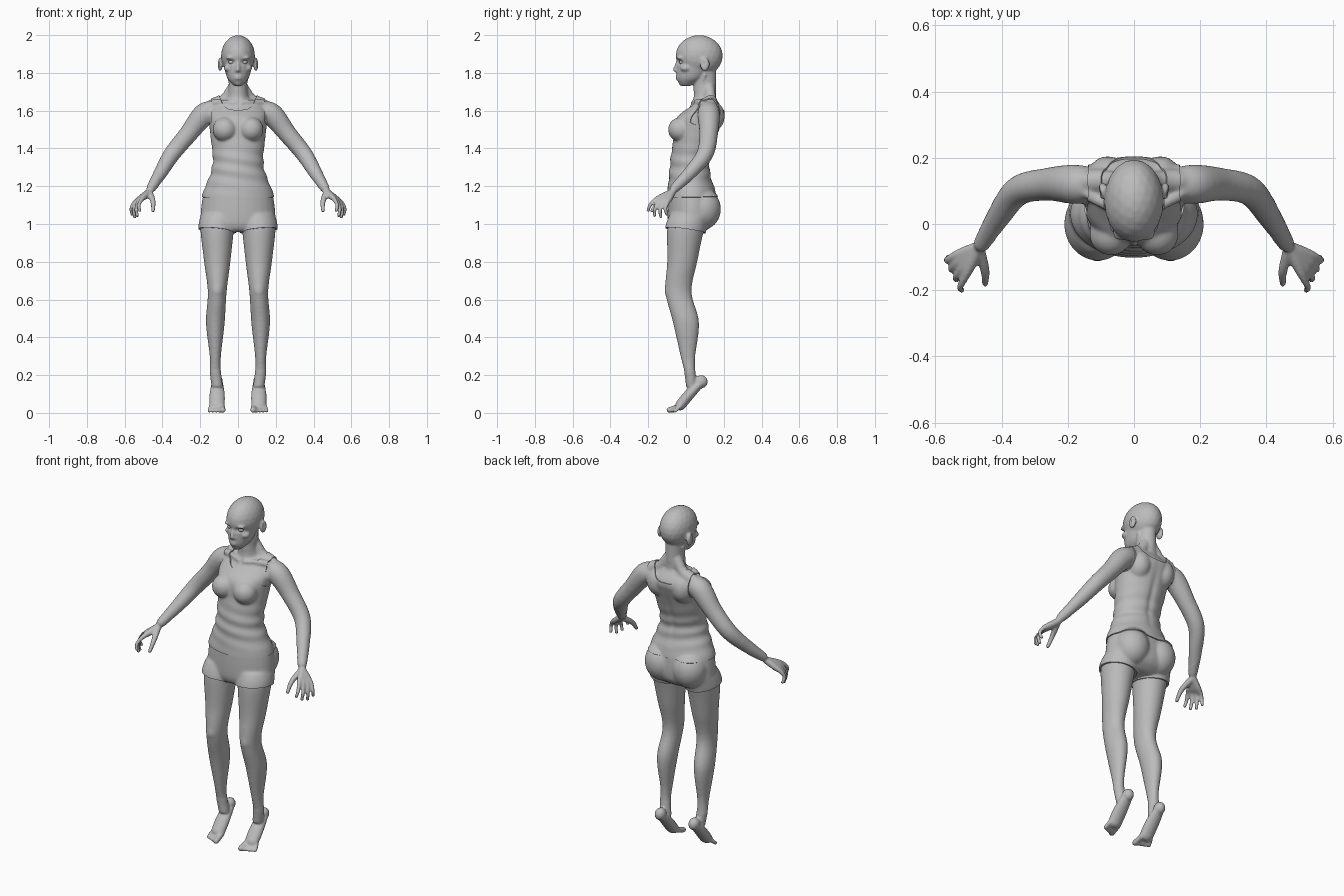
import bpy
import bmesh
import math
from mathutils import Vector, Matrix

if "Cube" in bpy.data.objects:
    bpy.data.objects.remove(bpy.data.objects["Cube"], do_unlink=True)

clay = (.5, .5, .5, 1)
grey = bpy.data.materials.new("clay_grey")
grey.use_nodes = True
grey.diffuse_color = clay
grey.node_tree.nodes["Principled BSDF"].inputs["Base Color"].default_value = clay

SIDES = {"left": 1, "right": -1}
SEGMENTS = 28
STEPS = 5


def interpolate(keys):
    """Smooth curve through a list of equally long tuples."""
    padded = [keys[0], *keys, keys[-1]]
    curve = []
    for span in zip(padded, padded[1:], padded[2:], padded[3:]):
        for step in range(STEPS):
            t = step / STEPS
            curve.append([b + t * ((c - a) + t * ((2 * a - 5 * b + 4 * c - d)
                          + t * (3 * (b - c) + d - a))) / 2
                          for a, b, c, d in zip(*span)])
    curve.append(list(keys[-1]))
    return curve


def skin_rings(bm, sections, side):
    """Bridge ellipses given as centre, width vector and depth vector."""
    rings = []
    for centre, width, depth in sections:
        ring = []
        for k in range(SEGMENTS):
            angle = math.tau * k / SEGMENTS
            co = centre + width * math.cos(angle) + depth * math.sin(angle)
            ring.append(bm.verts.new((co.x * side, co.y, co.z)))
        rings.append(ring)
    for lower, upper in zip(rings, rings[1:]):
        for k in range(SEGMENTS):
            bm.faces.new((lower[k - 1], lower[k], upper[k], upper[k - 1]))
    bm.faces.new(rings[0])
    bm.faces.new(rings[-1])


def column(bm, keys, side=1):
    """Loft of level ellipses: height, centre x, centre y, half width, half depth."""
    sections = [(Vector((x, y, z)), Vector((width, 0, 0)), Vector((0, depth, 0)))
                for z, x, y, width, depth in interpolate(keys)]
    skin_rings(bm, sections, side)


def limb(bm, keys, side=1, flat=1):
    """Round-ended tube along x, y, z, radius; flat squashes its depth."""
    path = [(Vector(p[:3]), p[3]) for p in interpolate(keys)]
    end, radius = path[-1]
    forward = (end - path[-2][0]).normalized() * radius * flat
    path += [(end + forward * .5, radius * .85), (end + forward * .85, radius * .5)]
    sections = []
    for i, (centre, r) in enumerate(path):
        before, after = path[max(i - 1, 0)][0], path[min(i + 1, len(path) - 1)][0]
        tangent = (after - before).normalized()
        across = Vector((1, 0, 0))
        across = (across - tangent * across.dot(tangent)).normalized()
        sections.append((centre, across * r, tangent.cross(across) * r * flat))
    skin_rings(bm, sections, side)


def blob(bm, centre, radii, side=1):
    x, y, z = centre
    place = Matrix.Translation((x * side, y, z)) @ Matrix.Diagonal((*radii, 1))
    bmesh.ops.create_icosphere(bm, subdivisions=3, radius=1, matrix=place)


def relax(bm, verts, times):
    for _ in range(times):
        bmesh.ops.smooth_vert(bm, verts=verts, factor=.5,
                              use_axis_x=True, use_axis_y=True, use_axis_z=True)


def bump(*offsets):
    """Soft falloff from pairs of distance and reach."""
    return math.exp(-sum((distance / reach) ** 2 for distance, reach in offsets))


def finish(name, bm):
    mesh = bpy.data.meshes.new(name)
    bm.to_mesh(mesh)
    bm.free()
    mesh.materials.append(grey)
    for poly in mesh.polygons:
        poly.use_smooth = True
    ob = bpy.data.objects.new(name, mesh)
    bpy.context.scene.collection.objects.link(ob)
    return ob


def add_trunk(bm):
    # Torso
    column(bm, [(.97, 0, .01, .15, .08), (1.02, 0, .03, .19, .12), (1.15, 0, .03, .18, .12),
                (1.31, 0, .02, .13, .1), (1.46, 0, .05, .14, .11), (1.55, 0, .07, .15, .12),
                (1.6, 0, .1, .15, .1), (1.66, 0, .11, .1, .05)])
    # Neck
    column(bm, [(1.58, 0, .1, .08, .07), (1.66, 0, .1, .06, .06),
                (1.72, 0, .1, .05, .06), (1.84, 0, .1, .05, .06)])
    # Cranium and face
    blob(bm, (0, .07, 1.89), (.09, .125, .11))
    column(bm, [(1.73, 0, 0, .02, .02), (1.75, 0, .01, .04, .05),
                (1.78, 0, .03, .06, .08), (1.86, 0, .06, .08, .11)])
    # Nose, lips and chin
    limb(bm, [(0, -.045, 1.86, .008), (0, -.06, 1.815, .01)])
    for height in (1.782, 1.77):
        blob(bm, (0, -.043, height), (.022, .012, .006))
    blob(bm, (0, -.02, 1.75), (.02, .02, .02))


def add_bulk(bm, side):
    # Breast, buttock, shoulder blade and kneecap
    blob(bm, (.07, -.03, 1.5), (.06, .06, .06), side)
    blob(bm, (.09, .09, 1.08), (.09, .09, .1), side)
    blob(bm, (.08, .13, 1.57), (.06, .07, .08), side)
    blob(bm, (.11, -.08, .65), (.035, .035, .05), side)
    # Trapezius, collarbone and front neck muscle
    limb(bm, [(.02, .12, 1.73, .03), (.07, .13, 1.66, .03), (.14, .13, 1.63, .03)], side)
    limb(bm, [(.01, .03, 1.64, .01), (.07, .05, 1.65, .01), (.14, .09, 1.64, .015)], side)
    limb(bm, [(.01, .04, 1.64, .01), (.05, .1, 1.79, .01)], side)
    # Ear, nostril, cheekbone and brow
    blob(bm, (.095, .1, 1.845), (.013, .025, .036), side)
    blob(bm, (.01, -.048, 1.81), (.01, .01, .008), side)
    blob(bm, (.05, 0, 1.825), (.025, .03, .02), side)
    blob(bm, (.035, -.03, 1.88), (.03, .02, .01), side)


def add_leg(bm, side):
    column(bm, [(1.05, .1, .03, .09, .11), (.98, .11, 0, .09, .1), (.8, .11, -.02, .07, .08),
                (.64, .11, -.04, .05, .07), (.48, .12, 0, .05, .07), (.3, .12, .01, .03, .04),
                (.22, .12, .02, .03, .03), (.14, .11, .03, .03, .03)], side)
    # Heel, instep and toes
    blob(bm, (.11, .08, .165), (.03, .035, .035), side)
    limb(bm, [(.11, .08, .16, .03), (.11, .02, .1, .04), (.11, -.03, .04, .04)], side, flat=.7)
    for toe in range(5):
        radius = .01 if toe else .015
        limb(bm, [(.085 + .015 * toe, -.03, .035, radius),
                  (.08 + .018 * toe, -.09 + .008 * toe, radius, radius)], side)


def add_arm(bm, side):
    limb(bm, [(.12, .12, 1.6, .05), (.18, .12, 1.58, .06), (.26, .12, 1.48, .05),
              (.35, .1, 1.37, .045), (.41, .02, 1.27, .036), (.46, -.06, 1.19, .025)], side)
    # Fingers run from the wrist so that together they form the palm
    wrist = Vector((.47, -.07, 1.17))
    for finger in range(4):
        spread = finger / 3
        knuckle = Vector((.51, -.16, 1.13)).lerp(Vector((.55, -.1, 1.11)), spread)
        tip = Vector((.52, -.2, 1.07)).lerp(Vector((.56, -.1, 1.05)), spread)
        if finger in (1, 2):
            tip.z -= .02
        joint = knuckle.lerp(tip, .5) + Vector((.01, -.01, 0))
        limb(bm, [(*wrist, .018), (*wrist.lerp(knuckle, .6), .017),
                  (*knuckle, .012), (*joint, .01), (*tip, .009)], side)
    # Thumb
    limb(bm, [(*wrist, .018), (.45, -.14, 1.12, .014), (.45, -.18, 1.07, .01)], side)


def fuse_body():
    """Merge all masses into one skin."""
    bm = bmesh.new()
    add_trunk(bm)
    for side in SIDES.values():
        for add_part in (add_bulk, add_leg, add_arm):
            add_part(bm, side)
    bmesh.ops.recalc_face_normals(bm, faces=bm.faces)
    rough = finish("rough_body", bm)
    fuse = rough.modifiers.new("fuse", "REMESH")
    fuse.mode = "VOXEL"
    fuse.voxel_size = .0065
    graph = bpy.context.evaluated_depsgraph_get()
    fused = bpy.data.meshes.new_from_object(rough.evaluated_get(graph))
    bpy.data.objects.remove(rough, do_unlink=True)
    bm = bmesh.new()
    bm.from_mesh(fused)
    bpy.data.meshes.remove(fused)
    return bm


bm = fuse_body()
relax(bm, [v for v in bm.verts if abs(v.co.x) < .42 and .22 < v.co.z < 1.7], 10)
relax(bm, bm.verts, 1)

# Eye sockets, ear hollows and spine groove
for v in bm.verts:
    x, y, z = abs(v.co.x), v.co.y, v.co.z
    if z > 1.7 and y < 0:
        v.co.y += .013 * bump((x - .034, .02), (z - 1.858, .011))
    elif z > 1.7 and x > .09:
        v.co.x -= math.copysign(.008, v.co.x) * bump((y - .093, .01), (z - 1.85, .02))
    elif 1.2 < z < 1.7 and y > .08:
        v.co.y -= .008 * bump((x, .02), (z - 1.4, .15))
body = finish("body", bm)

for label, side in SIDES.items():
    bm = bmesh.new()
    blob(bm, (.034, -.02, 1.857), (.016, .016, .013), side)
    finish(label + "_eye", bm)


def garment(name, field, offset):
    """Copy the skin where field is negative, trim it there and push it out."""
    bm = bmesh.new()
    bm.from_mesh(body.data)
    value = {v: field(v.co) for v in bm.verts}
    cuts = []
    for edge in list(bm.edges):
        a, b = edge.verts
        if value[a] * value[b] < 0:
            share = value[a] / (value[a] - value[b])
            cuts.append(bmesh.utils.edge_split(edge, a, share)[1])
    bmesh.ops.connect_verts(bm, verts=cuts)
    outside = [f for f in bm.faces if field(f.calc_center_median()) > 0]
    bmesh.ops.delete(bm, geom=outside, context="FACES")
    bm.normal_update()
    shell = [(v, v.normal.copy()) for v in bm.verts]
    # Hem: a rim that turns back to the skin
    rim = [edge for edge in bm.edges if edge.is_boundary]
    bmesh.ops.extrude_edge_only(bm, edges=rim)
    for edge in rim:
        edge.smooth = False
    for v, normal in shell:
        v.co += normal * offset(v.co)
    finish(name, bm)


def top_field(p):
    x = abs(p.x)
    neckline = 1.6 + .07 * (x / .095) ** 4
    armhole = .138 + max(0, 1.54 - p.z) / 2
    return max(1.14 - p.z, p.z - neckline, x - armhole)


def top_offset(p):
    folds = .003 * math.sin(p.z * 85 + p.x * 14) * bump((p.z - 1.3, .1))
    flare = .006 * bump((p.z - 1.14, .06))
    return .006 + folds + flare


def shorts_field(p):
    hem = .965 + .1 * (abs(p.x) - .1) - .12 * p.y
    return max(hem - p.z, p.z - 1.17, abs(p.x) - .3)


def shorts_offset(p):
    return .006 + .006 * bump((p.z - .96, .05))


garment("tank_top", top_field, top_offset)
garment("shorts", shorts_field, shorts_offset)
